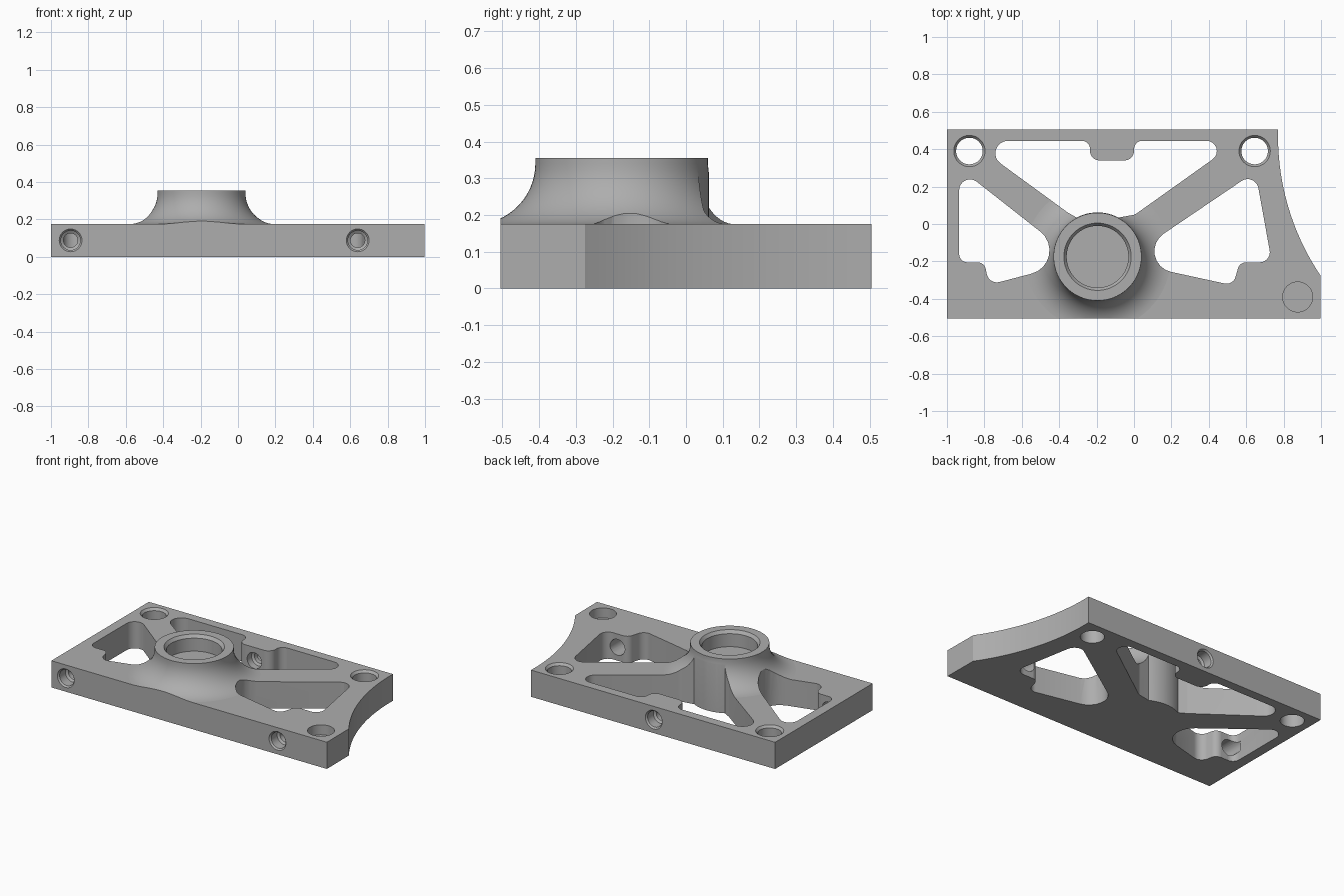
import bpy, bmesh, math
from mathutils import Vector, Matrix

if "Cube" in bpy.data.objects:
    bpy.data.objects.remove(bpy.data.objects["Cube"])

THICK, FRONT = 0.175, -0.505
BOSS = (-0.195, -0.175)


def finish(bm, name):
    bmesh.ops.recalc_face_normals(bm, faces=bm.faces)
    mesh = bpy.data.meshes.new(name)
    bm.to_mesh(mesh)
    bm.free()
    obj = bpy.data.objects.new(name, mesh)
    bpy.context.collection.objects.link(obj)
    return obj


def prism(name, outline, z0, z1):
    """Extrude a flat outline between two heights."""
    bm = bmesh.new()
    face = bm.faces.new([bm.verts.new((x, y, z0)) for x, y in outline])
    up = bmesh.ops.extrude_face_region(bm, geom=[face])["geom"]
    for v in up:
        if isinstance(v, bmesh.types.BMVert):
            v.co.z = z1
    return finish(bm, name)


def lathe(name, profile, origin, axis=(0, 0, 1), sides=48):
    """Closed solid turned from (radius, distance along axis) pairs."""
    bm = bmesh.new()
    place = Matrix.Translation(origin) @ Vector(axis).to_track_quat('Z', 'Y').to_matrix().to_4x4()
    rings = []
    for r, h in profile:
        rings.append([bm.verts.new(place @ Vector((r * math.cos(a), r * math.sin(a), h)))
                      for a in (math.tau * i / sides for i in range(sides))])
    for lo, hi in zip(rings, rings[1:]):
        for i in range(sides):
            j = (i + 1) % sides
            bm.faces.new((lo[i], lo[j], hi[j], hi[i]))
    bm.faces.new(rings[0])
    bm.faces.new(rings[-1])
    return finish(bm, name)


def rounded(corners, steps=8):
    """Outline with each (x, y, radius) corner rounded."""
    out = []
    for i, (x, y, r) in enumerate(corners):
        p = Vector((x, y))
        if r == 0:
            out.append(p)
            continue
        a = (Vector(corners[i - 1][:2]) - p).normalized()
        b = (Vector(corners[(i + 1) % len(corners)][:2]) - p).normalized()
        half = a.angle(b) / 2
        centre = p + (a + b).normalized() * (r / math.sin(half))
        start = p + a * (r / math.tan(half)) - centre
        end = p + b * (r / math.tan(half)) - centre
        turn = math.atan2(start.x * end.y - start.y * end.x, start.dot(end))
        for k in range(steps + 1):
            t = turn * k / steps
            c, s = math.cos(t), math.sin(t)
            out.append(centre + Vector((start.x * c - start.y * s, start.x * s + start.y * c)))
    return out


def combine(target, tool, operation='DIFFERENCE'):
    mod = target.modifiers.new("cut", 'BOOLEAN')
    mod.operation, mod.solver, mod.object = operation, 'EXACT', tool
    bpy.context.view_layer.update()
    graph = bpy.context.evaluated_depsgraph_get()
    mesh = bpy.data.meshes.new_from_object(target.evaluated_get(graph))
    target.modifiers.clear()
    target.data = mesh
    bpy.data.objects.remove(tool)


# Base plate with a concave right edge, overlong at the front until trimmed
sweep = [(2.108 - math.sqrt(1.338 ** 2 - (y - 0.47) ** 2), y)
         for y in (-0.275 + 0.78 * i / 20 for i in range(21))]
plate = prism("bracket_plate", [(-1, -0.7), (1, -0.7)] + sweep + [(-1, 0.505)], 0, THICK)

# Boss that flares into the plate
fillet = [(0.40 - 0.165 * math.cos(a), 0.34 - 0.165 * math.sin(a))
          for a in (math.radians(86) * i / 14 for i in range(15))]
profile = [(0.235, 0.355)] + fillet + [(0.403, 0.174), (0.403, 0.08)]
combine(plate, lathe("boss", profile, (*BOSS, 0), sides=96), 'UNION')

# Trim the front flush
combine(plate, prism("front_trim", [(-2, -2), (2, -2), (2, FRONT), (-2, FRONT)], -1, 1))

# Weight-saving windows between the struts
boss_arc = [(BOSS[0] + 0.237 * math.cos(a), BOSS[1] + 0.237 * math.sin(a), 0)
            for a in (math.radians(118 - 56 * i / 12) for i in range(13))]
windows = [
    [(-0.935, 0.30, 0.058), (-0.298, -0.20, 0.128), (-0.775, -0.325, 0.055),
     (-0.80, -0.205, 0.045), (-0.935, -0.205, 0.045)],
    [(0.649, 0.28, 0.058), (-0.06, -0.20, 0.113), (0.53, -0.328, 0.05),
     (0.565, -0.205, 0.045), (0.737, -0.205, 0.055)],
    [(-0.88, 0.445, 0.067), (-0.355, 0.062, 0.06)] + boss_arc +
    [(0.005, 0.05, 0.06), (0.56, 0.445, 0.055), (0.0, 0.445, 0.045), (0.0, 0.34, 0.05),
     (-0.235, 0.34, 0.05), (-0.235, 0.445, 0.045)],
]
for corners in windows:
    combine(plate, prism("window_cutter", rounded(corners), -0.2, 0.6))

# Bearing pocket in the boss, with a chamfered lip
combine(plate, lathe("pocket_cutter", [(0.195, 0.37), (0.18, 0.355), (0.165, 0.335), (0.165, 0.25)],
                     (*BOSS, 0), sides=64))

# Corner holes with a chamfered top
for x in (-0.88, 0.645):
    combine(plate, lathe("corner_hole_cutter", [(0.094, 0.187), (0.071, 0.16), (0.071, -0.1)],
                         (x, 0.39, 0)))

# Blind hole at the front right corner
combine(plate, lathe("blind_hole_cutter", [(0.08, 0.3), (0.08, 0.11)], (0.875, -0.39, 0)))

# Edge screw holes running into the windows: (x, y, direction, length)
for x, y, way, length in ((-0.895, FRONT, 1, 0.36), (0.64, FRONT, 1, 0.36), (-0.12, 0.505, -1, 0.22)):
    steps = [(0.07, -0.01), (0.052, 0.01), (0.052, 0.07), (0.038, 0.08),
             (0.038, 0.11), (0.052, 0.12), (0.052, length)]
    combine(plate, lathe("screw_hole_cutter", steps, (x, y, 0.088), (0, way, 0), 32))

# Material and shading
grey = bpy.data.materials.new("grey_metal")
grey.diffuse_color = (0.42, 0.42, 0.42, 1)
grey.use_nodes = True
grey.node_tree.nodes["Principled BSDF"].inputs["Base Color"].default_value = grey.diffuse_color
plate.data.materials.clear()
plate.data.materials.append(grey)
bpy.context.view_layer.objects.active = plate
plate.select_set(True)
bpy.ops.object.shade_smooth_by_angle(angle=math.radians(30))
for face in plate.data.polygons:
    face.material_index = 0
    if abs(face.normal.z) > 0.9995 or abs(face.normal.y) > 0.9995:
        face.use_smooth = False
